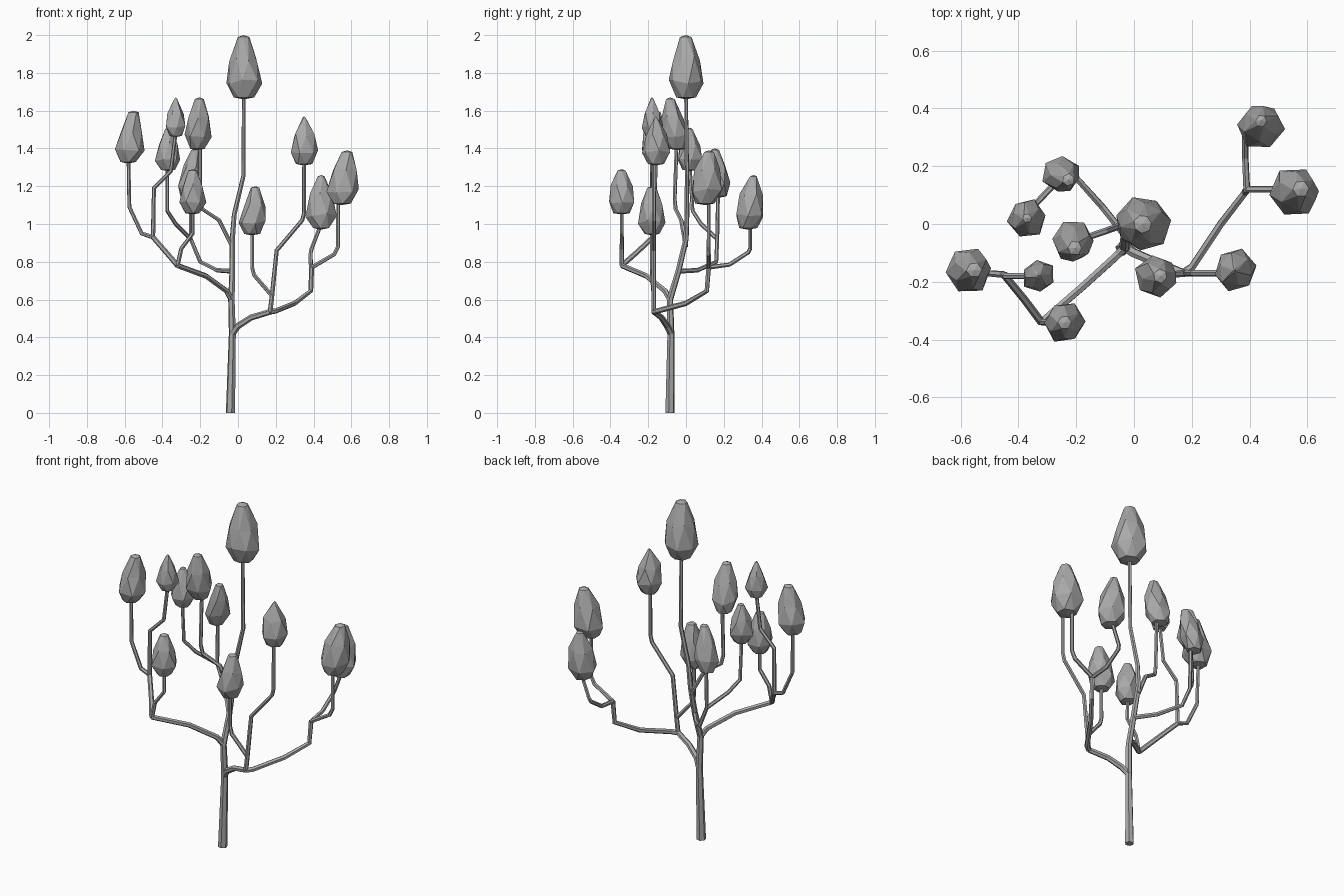
import bpy, bmesh, math, random
from mathutils import Vector

random.seed(4)
cube = bpy.data.objects.get("Cube")
if cube:
    bpy.data.objects.remove(cube)

grey = bpy.data.materials.new("plain grey")
grey.use_nodes = True
colour = (0.4, 0.4, 0.4, 1)
grey.diffuse_color = colour
grey.node_tree.nodes["Principled BSDF"].inputs["Base Color"].default_value = colour


def finish(bm, name):
    bmesh.ops.recalc_face_normals(bm, faces=bm.faces)
    mesh = bpy.data.meshes.new(name)
    bm.to_mesh(mesh)
    bm.free()
    mesh.materials.append(grey)
    obj = bpy.data.objects.new(name, mesh)
    bpy.context.collection.objects.link(obj)
    return obj


def stem(name, points, r_start, r_end, sides=6):
    """Tapered tube whose rings follow the bends of a path."""
    pts = [Vector(p) for p in points]
    dirs = [(b - a).normalized() for a, b in zip(pts, pts[1:])]
    tangents = [dirs[0]]
    tangents += [(a + b).normalized() for a, b in zip(dirs, dirs[1:])]
    tangents.append(dirs[-1])
    side = tangents[0].orthogonal().normalized()
    bm = bmesh.new()
    rings = []
    for i, (p, t) in enumerate(zip(pts, tangents)):
        side = (side - t * side.dot(t)).normalized()
        other = t.cross(side)
        r = r_start + (r_end - r_start) * i / (len(pts) - 1)
        ring = []
        for k in range(sides):
            a = math.tau * k / sides
            ring.append(bm.verts.new(p + r * (math.cos(a) * side + math.sin(a) * other)))
        rings.append(ring)
    for low, high in zip(rings, rings[1:]):
        for k in range(sides):
            n = (k + 1) % sides
            bm.faces.new((low[k], low[n], high[n], high[k]))
    bm.faces.new(rings[0])
    bm.faces.new(rings[-1])
    finish(bm, name)


def bud(name, x, y, z0, z1, r, tip=0.34, lean=(0, 0), sides=6):
    """Faceted bud: staggered rings joined by triangles."""
    profile = ((0.03, 0.62), (0.27, 1.06), (0.62, 0.82), (0.97, tip))
    height = z1 - z0
    turn = random.uniform(0, math.tau)
    bm = bmesh.new()
    rings = []
    for i, (t, width) in enumerate(profile):
        ring = []
        for k in range(sides):
            a = turn + math.tau * (k + i / 2) / sides
            w = r * width * random.uniform(0.93, 1.07)
            h = t + (random.uniform(-0.04, 0.04) if 0 < i < 3 else 0)
            ring.append(bm.verts.new((x + w * math.cos(a) + lean[0] * (t - 0.4),
                                      y + w * math.sin(a) + lean[1] * (t - 0.4),
                                      z0 + height * h)))
        rings.append(ring)
    bottom = bm.verts.new((x - lean[0] * 0.4, y - lean[1] * 0.4, z0))
    top = bm.verts.new((x + lean[0] * 0.6, y + lean[1] * 0.6, z1))
    for low, high in zip(rings, rings[1:]):
        for k in range(sides):
            n = (k + 1) % sides
            bm.faces.new((low[k], low[n], high[k]))
            bm.faces.new((low[n], high[n], high[k]))
    for k in range(sides):
        n = (k + 1) % sides
        bm.faces.new((bottom, rings[0][n], rings[0][k]))
        bm.faces.new((top, rings[-1][k], rings[-1][n]))
    finish(bm, name)


# Trunk and tall centre stem
fork = (-0.03, -0.08, 0.42)
left_fork = (-0.035, -0.085, 0.6)
back_fork = (-0.03, -0.04, 0.75)
stem("trunk", [(-0.04, -0.085, 0), fork], 0.025, 0.019)
stem("centre_stem", [fork, left_fork, back_fork, (-0.03, 0, 0.92), (-0.02, 0.005, 1.05),
                     (0.03, 0.005, 1.26), (0.03, 0, 1.7)], 0.019, 0.01)

# Branch on the +x side
low_node, split = (0.17, -0.17, 0.535), (0.18, -0.17, 0.62)
far_node = (0.39, 0.12, 0.77)
stem("left_branch", [fork, (0, -0.1, 0.46), (0.07, -0.13, 0.505), low_node], 0.018, 0.015)
stem("left_outer_branch", [low_node, (0.2, -0.15, 0.54), (0.3, 0, 0.58), (0.385, 0.11, 0.645),
                           far_node], 0.015, 0.013)
stem("left_side_twig", [far_node, (0.51, 0.12, 0.84), (0.53, 0.12, 0.88),
                        (0.53, 0.12, 1.13)], 0.012, 0.01)
stem("left_back_twig", [far_node, (0.385, 0.23, 0.785), (0.385, 0.33, 0.85),
                        (0.39, 0.34, 0.87), (0.44, 0.34, 1)], 0.012, 0.01)
stem("left_inner_twig", [low_node, split, (0.205, -0.17, 0.86), (0.34, -0.17, 1.02),
                         (0.35, -0.17, 1.06), (0.35, -0.17, 1.34)], 0.013, 0.01)
stem("front_twig", [split, (0.085, -0.18, 0.73), (0.075, -0.18, 0.77),
                    (0.075, -0.18, 0.97)], 0.012, 0.01)

# Branch on the -x side
front_node, outer_node = (-0.32, -0.34, 0.78), (-0.45, -0.175, 0.93)
stem("right_branch", [left_fork, (-0.06, -0.11, 0.645), (-0.17, -0.21, 0.725), front_node], 0.016, 0.014)
stem("right_front_twig", [front_node, (-0.3, -0.34, 0.87), (-0.24, -0.34, 0.95),
                          (-0.24, -0.34, 1.08)], 0.012, 0.01)
stem("right_outer_branch", [front_node, (-0.38, -0.26, 0.85), outer_node], 0.014, 0.013)
stem("right_outer_twig", [outer_node, (-0.51, -0.17, 0.95), (-0.575, -0.165, 1.09),
                          (-0.58, -0.16, 1.35)], 0.012, 0.01)
stem("right_inner_twig", [outer_node, (-0.445, -0.18, 1.19), (-0.355, -0.18, 1.28),
                          (-0.33, -0.18, 1.48)], 0.012, 0.01)

# Branches behind and beside the centre stem
back_node = (-0.25, 0.165, 0.92)
stem("back_branch", [back_fork, (-0.11, 0.06, 0.755), (-0.2, 0.16, 0.8), back_node,
                     (-0.25, 0.17, 1.18)], 0.013, 0.01)
stem("back_side_twig", [back_node, (-0.33, 0.08, 1), (-0.375, 0.035, 1.07),
                        (-0.375, 0.02, 1.31)], 0.011, 0.01)
stem("middle_twig", [(-0.03, 0, 0.88), (-0.1, -0.025, 1.02), (-0.19, -0.055, 1.08),
                     (-0.2, -0.06, 1.13), (-0.2, -0.05, 1.41)], 0.012, 0.01)

# Buds
bud("centre_bud", 0.03, 0, 1.66, 2, 0.09, sides=7)
bud("right_outer_bud", -0.57, -0.16, 1.32, 1.6, 0.076, lean=(0.03, 0))
bud("right_inner_bud", -0.33, -0.18, 1.46, 1.67, 0.055, 0.14)
bud("middle_bud", -0.21, -0.06, 1.39, 1.67, 0.07, lean=(0.01, -0.04))
bud("back_bud", -0.25, 0.17, 1.14, 1.4, 0.062, lean=(0.04, -0.03))
bud("back_side_bud", -0.37, 0.02, 1.28, 1.51, 0.064, 0.25)
bud("right_front_bud", -0.24, -0.34, 1.05, 1.29, 0.068)
bud("front_bud", 0.08, -0.18, 0.94, 1.2, 0.07, lean=(0.02, 0))
bud("left_inner_bud", 0.35, -0.16, 1.31, 1.57, 0.07, 0.12)
bud("left_side_bud", 0.56, 0.11, 1.1, 1.39, 0.083, lean=(0.03, 0.02))
bud("left_back_bud", 0.44, 0.34, 0.97, 1.26, 0.075, 0.26, (0, 0.03))
